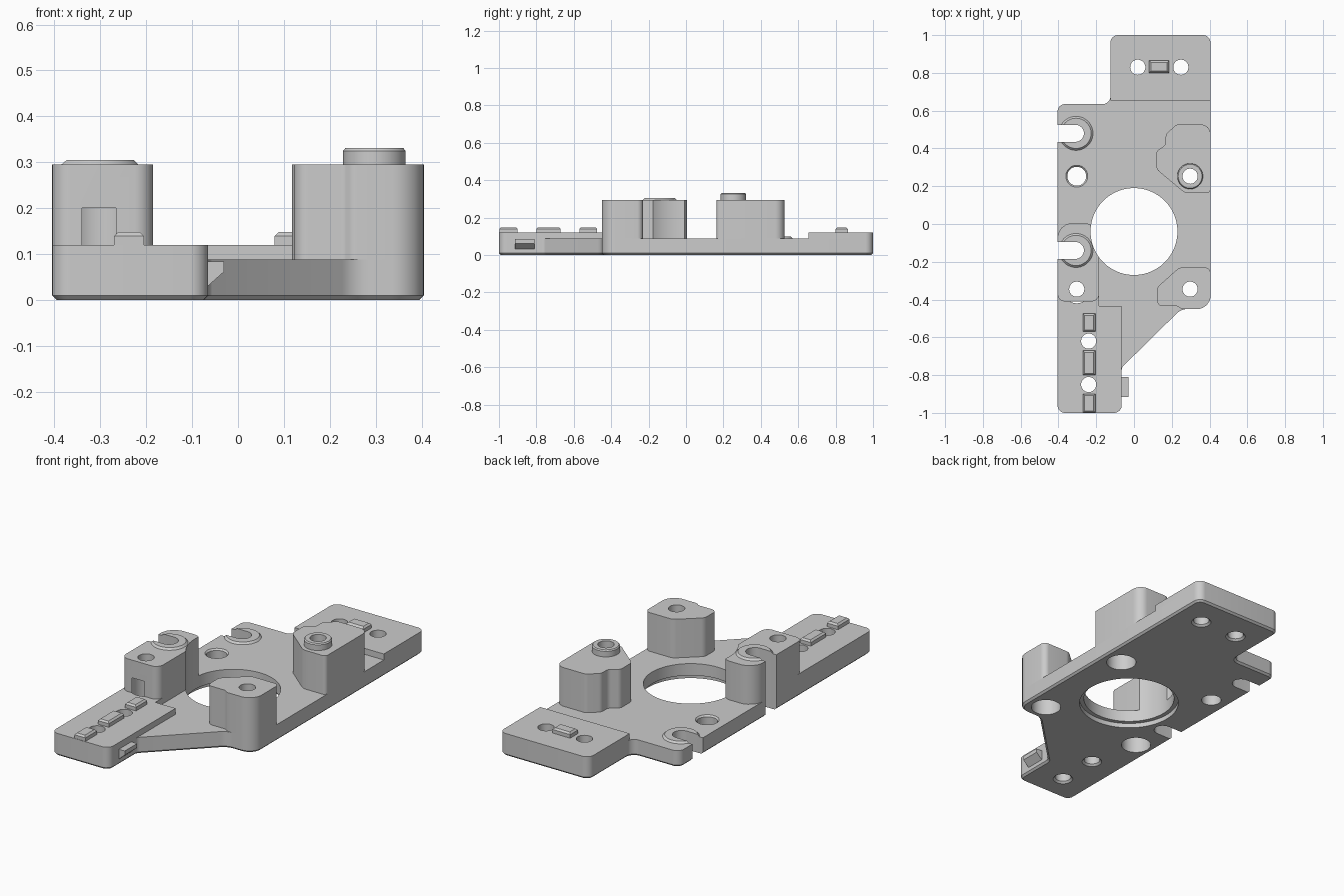
import bpy, bmesh
from math import sin, cos, pi
from mathutils import Vector

if "Cube" in bpy.data.objects:
    bpy.data.objects.remove(bpy.data.objects["Cube"])

grey = bpy.data.materials.new("plain_grey")
grey.use_nodes = True
COLOUR = (0.6, 0.6, 0.6, 1)
grey.diffuse_color = COLOUR
grey.node_tree.nodes["Principled BSDF"].inputs["Base Color"].default_value = COLOUR

PLATE, STEP, TOWER = 0.088, 0.12, 0.295


def finish(name, bm):
    bmesh.ops.recalc_face_normals(bm, faces=bm.faces)
    mesh = bpy.data.meshes.new(name)
    bm.to_mesh(mesh)
    bm.free()
    obj = bpy.data.objects.new(name, mesh)
    bpy.context.collection.objects.link(obj)
    mesh.materials.append(grey)
    return obj


def rounded(corners, steps=6):
    """Outline with filleted corners, each corner being (x, y[, radius])."""
    out = []
    for i, c in enumerate(corners):
        p = Vector(c[:2])
        if len(c) < 3:
            out.append(p)
            continue
        a = (Vector(corners[i - 1][:2]) - p).normalized()
        b = (Vector(corners[(i + 1) % len(corners)][:2]) - p).normalized()
        half = a.angle(b) / 2
        reach = c[2] / sin(half) * cos(half)
        centre = p + (a + b).normalized() * c[2] / sin(half)
        start, end = p + a * reach - centre, p + b * reach - centre
        for k in range(steps + 1):
            spoke = start.lerp(end, k / steps).normalized()
            out.append(centre + spoke * c[2])
    return out


def prism(name, corners, z0, z1, chamfer=0, side=-1):
    """Extruded outline; the chamfer runs round its bottom (-1) or top (1)."""
    bm = bmesh.new()
    face = bm.faces.new([bm.verts.new((p.x, p.y, z0)) for p in rounded(corners)])
    ext = bmesh.ops.extrude_face_region(bm, geom=[face], use_keep_orig=True)
    for v in ext["geom"]:
        if isinstance(v, bmesh.types.BMVert):
            v.co.z = z1
    if chamfer:
        z = z0 if side < 0 else z1
        edges = [e for e in bm.edges if all(abs(v.co.z - z) < 1e-5 for v in e.verts)]
        bmesh.ops.bevel(bm, geom=edges, offset=chamfer, segments=1, affect='EDGES')
    return finish(name, bm)


def lathe(name, x, y, profile, n=48):
    """Closed turned solid from (radius, z) points, bottom to top."""
    bm = bmesh.new()
    rings = [[bm.verts.new((x + r * cos(2 * pi * i / n), y + r * sin(2 * pi * i / n), z))
              for i in range(n)] for r, z in profile]
    for lo, hi in zip(rings, rings[1:]):
        for i in range(n):
            j = (i + 1) % n
            bm.faces.new((lo[i], lo[j], hi[j], hi[i]))
    bm.faces.new(rings[0])
    bm.faces.new(rings[-1])
    return finish(name, bm)


def box(name, x0, x1, y0, y1, z0, z1, chamfer=0):
    return prism(name, [(x0, y0), (x1, y0), (x1, y1), (x0, y1)], z0, z1, chamfer, 1)


# Base plate and raised end blocks
L, R = -0.405, 0.405
parts = [
    prism("base_plate", [
        (L, -1, .04), (-.065, -1, .04), (-.065, -.76, .03), (.25, -.45, .08), (R, -.45, .07),
        (R, 1, .04), (-.125, 1, .04), (-.125, .635, .04), (L, .635, .04)], 0, PLATE, .01),
    prism("front_arm", [
        (L, -1, .04), (-.065, -1, .04), (-.065, -.435), (-.185, -.435), (-.185, -.36),
        (L, -.36)], PLATE, STEP),
    prism("rear_block", [
        (-.125, .655), (R, .655), (R, 1, .04), (-.125, 1, .04)], PLATE, STEP),
    # Three standing towers
    prism("left_side_tower", [
        (L, -.41, .04), (-.185, -.41, .04), (-.185, -.05, .08), (-.24, .005, .06),
        (L, .005, .08)], PLATE, TOWER),
    prism("front_tower", [
        (R, -.45, .07), (.25, -.45, .03), (.23, -.435, .02), (.122, -.435, .03),
        (.122, -.335, .04), (.24, -.23, .05), (R, -.23, .03)], PLATE, TOWER),
    prism("rear_tower", [
        (R, .163, .02), (.27, .163, .06), (.118, .29, .04), (.118, .385, .03),
        (.168, .42, .03), (.168, .475, .03), (.225, .527, .03), (R, .527, .05)], PLATE, TOWER),
    # Raised rings round the screw and slot openings
    lathe("rear_tower_collar", .297, .253, [(.068, TOWER), (.068, .325), (.063, .331)]),
    lathe("tower_slot_ring", -.307, -.14, [(.09, TOWER), (.08, .305)]),
    lathe("plate_slot_ring", -.307, .48, [(.09, PLATE), (.08, .098)]),
]

# Locating pegs on the end blocks
for i, (y0, y1) in enumerate([(-.57, -.475), (-.8, -.67), (-.998, -.9)]):
    box(f"arm_peg_{i + 1}", -.27, -.205, y0, y1, STEP, .148, .009)
box("rear_peg", .08, .185, .8, .865, STEP, .148, .009)

# Small side catch with a sloped underside
catch = box("side_catch", -.066, -.03, -.915, -.81, .03, .084)
for v in catch.data.vertices:
    if v.co.x > -.05 and v.co.z < .05:
        v.co.z = .062

# Drills: stepped screw holes, plain holes, slots and the large centre opening
cutters = []
for x, y in [(.297, .253), (.297, -.345), (-.303, -.345)]:
    cutters.append(lathe("bored_hole", x, y, [
        (.075, -.1), (.075, .2), (.04, .2), (.04, .5)]))
for x, y in [(-.24, -.62), (-.24, -.85), (.02, .83), (.248, .83)]:
    cutters.append(lathe("plain_hole", x, y, [
        (.05, -.1), (.05, 0), (.04, .01), (.04, .5)]))
cutters.append(lathe("plate_hole", -.303, .253, [
    (.05, -.1), (.05, .08), (.062, .092), (.062, .5)]))
cutters.append(lathe("centre_hole", 0, -.04, [
    (.252, -.1), (.252, .025), (.23, .025), (.23, .5)], 96))
for y in (-.14, .48):
    cutters.append(prism("slot", [
        (-.5, y - .045), (-.265, y - .045, .0449), (-.265, y + .045, .0449),
        (-.5, y + .045)], -.1, .5))


def select(objs):
    bpy.ops.object.select_all(action='DESELECT')
    for o in objs:
        o.select_set(True)
    bpy.context.view_layer.objects.active = objs[0]


select(cutters)
bpy.ops.object.join()
drill = cutters[0]
drill.hide_render = True
for part in parts:
    mod = part.modifiers.new("openings", 'BOOLEAN')
    mod.object, mod.operation, mod.solver = drill, 'DIFFERENCE', 'EXACT'
    select([part])
    bpy.ops.object.modifier_apply(modifier=mod.name)
bpy.data.objects.remove(drill)

# Smooth the curved walls, keep the machined edges crisp
for part in parts:
    select([part])
    bpy.ops.object.shade_smooth_by_angle(angle=pi / 6)
bpy.ops.object.select_all(action='DESELECT')
